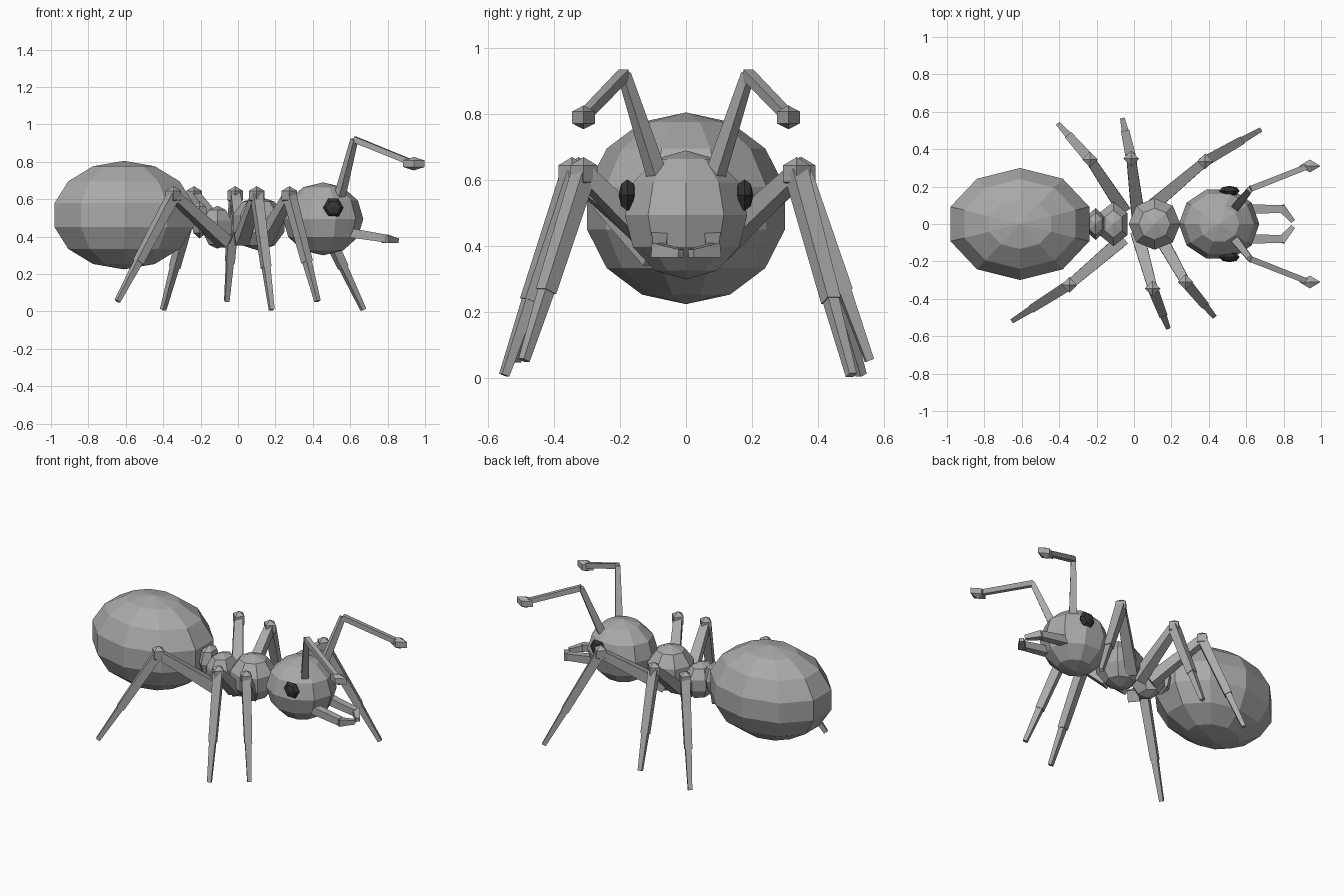
import bpy, bmesh, math
from mathutils import Vector, Matrix

if "Cube" in bpy.data.objects:
    bpy.data.objects.remove(bpy.data.objects["Cube"])


def material(name, v):
    m = bpy.data.materials.new(name)
    m.diffuse_color = (v, v, v, 1)
    m.use_nodes = True
    m.node_tree.nodes["Principled BSDF"].inputs["Base Color"].default_value = m.diffuse_color
    return m


GREY = material("shell grey", 0.40)
DARK = material("eye black", 0.035)


def finish(name, bm, mat):
    bmesh.ops.recalc_face_normals(bm, faces=bm.faces[:])
    me = bpy.data.meshes.new(name)
    bm.to_mesh(me)
    bm.free()
    me.materials.append(mat)
    ob = bpy.data.objects.new(name, me)
    bpy.context.collection.objects.link(ob)
    return ob


def ball(name, centre, radii, segs, rings, turn=0.0, mat=GREY, tilt=0.0):
    """Faceted ellipsoid; turn spins the facets, tilt lays the pole over."""
    m = (Matrix.Translation(centre) @ Matrix.Diagonal((*radii, 1))
         @ Matrix.Rotation(math.radians(tilt), 4, 'X')
         @ Matrix.Rotation(math.radians(turn), 4, 'Z'))
    bm = bmesh.new()
    bmesh.ops.create_uvsphere(bm, u_segments=segs, v_segments=rings, radius=1, matrix=m)
    return finish(name, bm, mat)


def rod(name, a, b, w0, w1):
    """Square tapered bar from a to b with full widths w0 and w1."""
    a, b = Vector(a), Vector(b)
    d = (b - a).normalized()
    side = d.cross(Vector((0, 0, 1))).normalized()
    up = side.cross(d)
    bm = bmesh.new()
    ends = []
    for p, w in ((a, w0 / 2), (b, w1 / 2)):
        ends.append([bm.verts.new(p + side * s * w + up * t * w)
                     for s, t in ((1, 1), (-1, 1), (-1, -1), (1, -1))])
    for e in ends:
        bm.faces.new(e)
    for i in range(4):
        j = (i + 1) % 4
        bm.faces.new((ends[0][i], ends[0][j], ends[1][j], ends[1][i]))
    return finish(name, bm, GREY)


# Body segments from rear to front
ball("abdomen", (-0.61, 0, 0.515), (0.40, 0.307, 0.29), 10, 7)
ball("waist_rear", (-0.205, 0, 0.49), (0.055, 0.085, 0.10), 6, 4)
ball("waist_front", (-0.11, 0, 0.45), (0.09, 0.125, 0.115), 6, 5)
ball("thorax", (0.11, 0, 0.47), (0.145, 0.145, 0.145), 8, 5)
ball("head", (0.455, 0, 0.495), (0.215, 0.195, 0.195), 10, 6, turn=18)

# Legs: hip, knee, foot
legs = {
    "leg_left_front": ((0.09, 0.09, 0.39), (0.38, 0.335, 0.62), (0.67, 0.50, 0.01)),
    "leg_left_middle": ((0.02, 0.06, 0.38), (-0.015, 0.35, 0.62), (-0.06, 0.555, 0.055)),
    "leg_left_rear": ((-0.06, 0.08, 0.39), (-0.235, 0.345, 0.62), (-0.40, 0.53, 0.01)),
    "leg_right_rear": ((-0.07, -0.09, 0.37), (-0.345, -0.325, 0.62), (-0.645, -0.515, 0.055)),
    "leg_right_middle": ((0.02, -0.06, 0.38), (0.10, -0.345, 0.62), (0.18, -0.55, 0.01)),
    "leg_right_front": ((0.14, -0.07, 0.38), (0.275, -0.31, 0.62), (0.425, -0.49, 0.055)),
}
for name, (hip, knee, foot) in legs.items():
    ankle = Vector(knee).lerp(Vector(foot), 0.63)
    rod(name + "_thigh", hip, knee, 0.07, 0.05)
    rod(name + "_shin", knee, ankle, 0.055, 0.045)
    rod(name + "_foot", ankle, foot, 0.037, 0.025)
    ball(name + "_knee", knee, (0.048, 0.048, 0.05), 4, 3)

# Paired head parts
for side, s in (("left", 1), ("right", -1)):
    elbow = (0.622, s * 0.187, 0.92)
    rod("antenna_base_" + side, (0.545, s * 0.09, 0.62), elbow, 0.045, 0.03)
    rod("antenna_tip_" + side, elbow, (0.93, s * 0.308, 0.795), 0.032, 0.03)
    ball("antenna_knob_" + side, (0.94, s * 0.31, 0.79), (0.066, 0.04, 0.036), 4, 3)
    ball("eye_" + side, (0.51, s * 0.177, 0.555), (0.055, 0.027, 0.055), 6, 4,
         turn=30, mat=DARK, tilt=90)
    rod("jaw_base_" + side, (0.60, s * 0.08, 0.42), (0.79, s * 0.08, 0.39), 0.05, 0.042)
    rod("jaw_hook_" + side, (0.785, s * 0.09, 0.388), (0.85, s * 0.015, 0.378), 0.045, 0.025)
